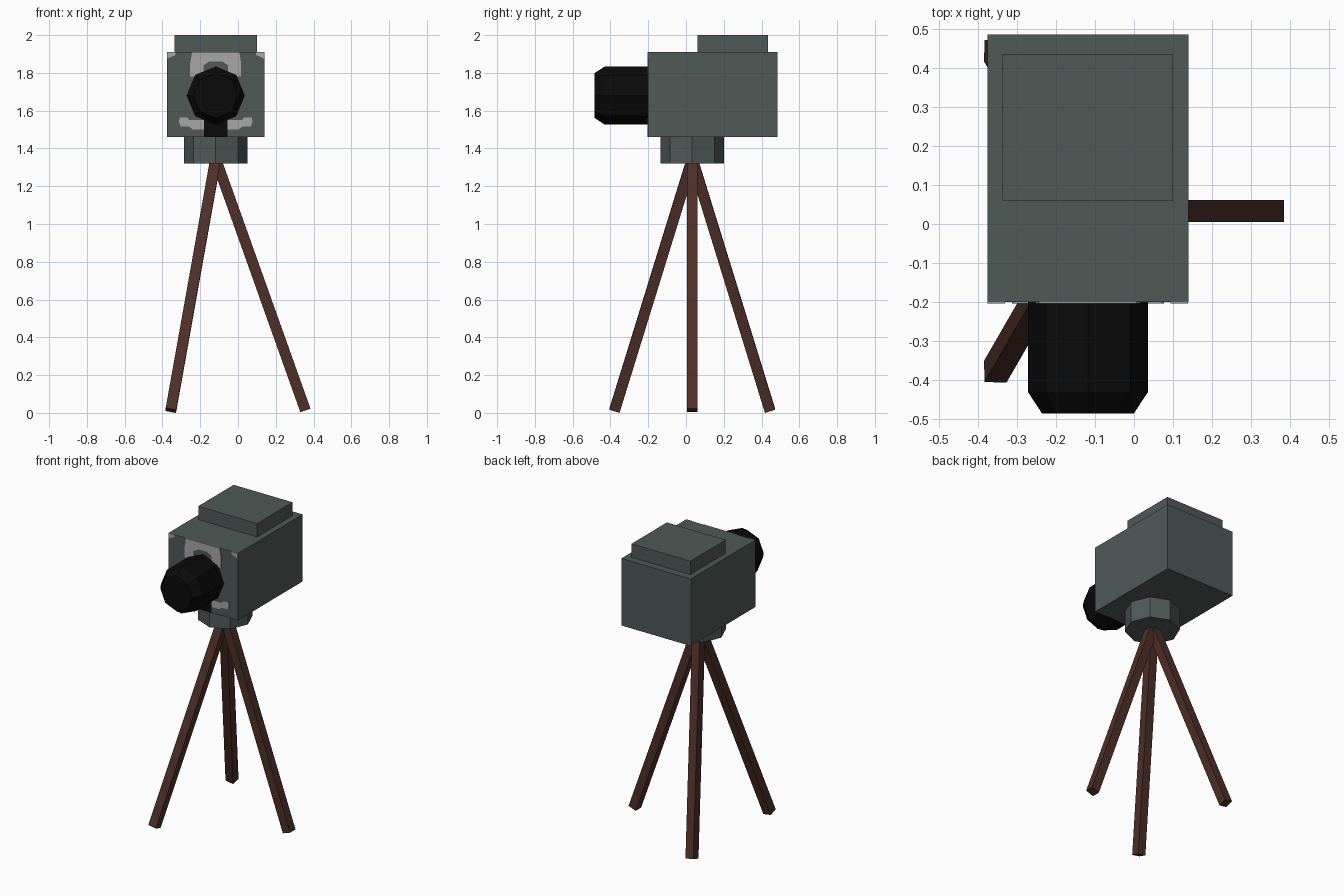
import bpy, bmesh, math
from mathutils import Vector, Matrix

cube = bpy.data.objects.get("Cube")
if cube:
    bpy.data.objects.remove(cube, do_unlink=True)

CX, CY = -0.118, 0.033      # tripod axis
FRONT = -0.2                # front face of the body


def material(name, rgb):
    m = bpy.data.materials.new(name)
    m.use_nodes = True
    m.diffuse_color = (*rgb, 1)
    bsdf = m.node_tree.nodes["Principled BSDF"]
    bsdf.inputs["Base Color"].default_value = (*rgb, 1)
    bsdf.inputs["Roughness"].default_value = 0.8
    return m


casing = material("grey green casing", (0.08, 0.102, 0.097))
black = material("black", (0.003, 0.003, 0.003))
silver = material("light grey", (0.38, 0.39, 0.38))
wood = material("dark brown wood", (0.075, 0.029, 0.02))


def finish(name, bm, mat):
    bmesh.ops.recalc_face_normals(bm, faces=bm.faces)
    mesh = bpy.data.meshes.new(name)
    bm.to_mesh(mesh)
    bm.free()
    mesh.materials.append(mat)
    ob = bpy.data.objects.new(name, mesh)
    bpy.context.collection.objects.link(ob)
    return ob


def box(name, lo, hi, mat):
    lo, hi = Vector(lo), Vector(hi)
    bm = bmesh.new()
    bmesh.ops.create_cube(bm, size=1, matrix=Matrix.Translation((lo + hi) / 2)
                          @ Matrix.Diagonal((*(hi - lo), 1)))
    return finish(name, bm, mat)


def lathe(name, profile, matrix, mat, sides=8):
    """Faceted solid from (radius, height) rings, capped at both ends."""
    bm = bmesh.new()
    rings = []
    for r, h in profile:
        angles = [math.tau * i / sides for i in range(sides)]
        rings.append([bm.verts.new(matrix @ Vector((r * math.cos(a), r * math.sin(a), h)))
                      for a in angles])
    for a, b in zip(rings, rings[1:]):
        for i in range(sides):
            j = (i + 1) % sides
            bm.faces.new((a[i], a[j], b[j], b[i]))
    bm.faces.new(rings[0])
    bm.faces.new(rings[-1])
    return finish(name, bm, mat)


def plate(name, outline, mat, side=1, depth=0.004):
    """Thin painted plate on the front; outline is (offset from centre, z)."""
    bm = bmesh.new()
    face = bm.faces.new([bm.verts.new((CX + side * x, FRONT, z)) for x, z in outline])
    new = bmesh.ops.extrude_face_region(bm, geom=[face])["geom"]
    bmesh.ops.translate(bm, vec=(0, -depth, 0),
                        verts=[v for v in new if isinstance(v, bmesh.types.BMVert)])
    return finish(name, bm, mat)


# Body and raised lid
box("camera_body", (-0.375, FRONT, 1.46), (0.14, 0.485, 1.91), casing)
box("top_lid", (-0.337, 0.06, 1.91), (0.1, 0.435, 2.0), casing)

# Lens barrel with chamfered front, and the mounting neck
lathe("lens", [(0.154, 0), (0.154, 0.23), (0.118, 0.285)],
      Matrix.Translation((CX, FRONT, 1.68)) @ Matrix.Rotation(math.pi / 2, 4, 'X'), black)
lathe("mount_neck", [(0.168, 1.32), (0.168, 1.46)],
      Matrix.Translation((CX, CY, 0)), casing)

# Tripod legs
apex = Vector((CX, CY, 1.345))
for name, deg in (("left_leg", 0), ("back_right_leg", 120), ("front_right_leg", 240)):
    a = math.radians(deg)
    foot = Vector((CX + 0.475 * math.cos(a), CY + 0.475 * math.sin(a), 0.013))
    axis = apex - foot
    turn = Vector((0, 0, 1)).rotation_difference(axis).to_matrix().to_4x4()
    bm = bmesh.new()
    bmesh.ops.create_cube(bm, size=1, matrix=Matrix.Translation((foot + apex) / 2) @ turn
                          @ Matrix.Diagonal((0.057, 0.057, axis.length, 1)))
    finish(name, bm, wood)

# Painted front markings, mirrored about the lens
plate("front_black_strip", [(-0.063, 1.46), (0.063, 1.46), (0.063, 1.6), (-0.063, 1.6)], black)
for label, s in (("left", 1), ("right", -1)):
    plate(label + "_upper_trim", [(0, 1.91), (0.125, 1.91), (0.135, 1.85), (0.135, 1.78),
                                  (0.065, 1.78), (0.065, 1.84), (0.035, 1.86), (0, 1.86)],
          silver, s)
    plate(label + "_lower_trim", [(0.063, 1.5), (0.12, 1.5), (0.14, 1.515), (0.185, 1.515),
                                  (0.195, 1.54), (0.19, 1.565), (0.15, 1.565),
                                  (0.14, 1.55), (0.063, 1.55)], silver, s)
    plate(label + "_corner_trim", [(0.212, 1.91), (0.257, 1.91), (0.257, 1.875),
                                   (0.235, 1.885), (0.212, 1.895)], silver, s)
